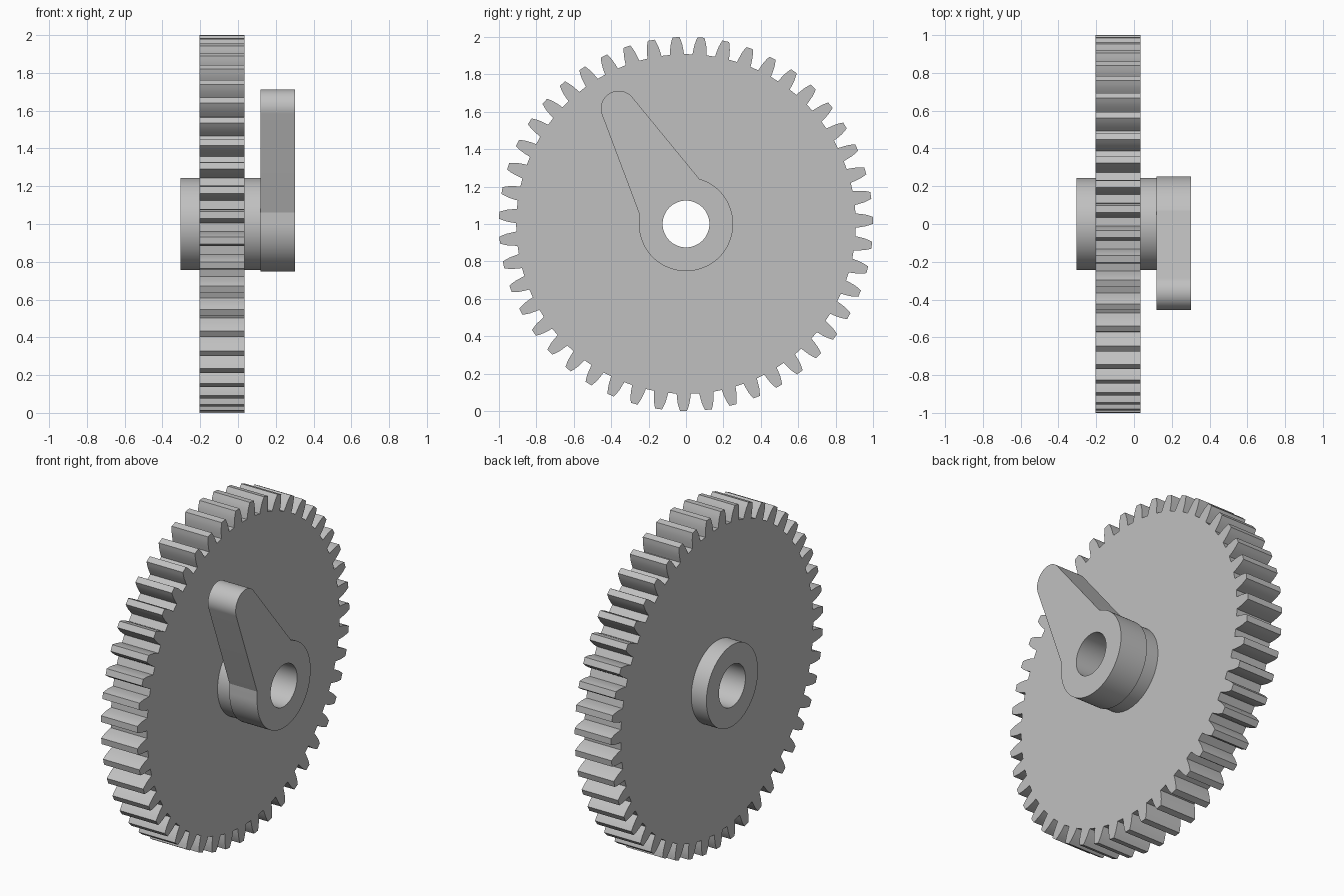
import bpy
import bmesh
from math import cos, sin, tau, radians

cube = bpy.data.objects.get("Cube")
if cube:
    bpy.data.objects.remove(cube, do_unlink=True)

steel = bpy.data.materials.new("plain grey")
steel.use_nodes = True
grey = (0.53, 0.53, 0.53, 1)
steel.diffuse_color = grey
steel.node_tree.nodes["Principled BSDF"].inputs["Base Color"].default_value = grey

AXLE_Z = 1.0
BORE = 0.125
HUB = 0.243
TEETH = 47


def arc(cy, cz, r, start, end, steps):
    """Points on an arc in the y-z plane, angles in degrees."""
    angles = [radians(start + (end - start) * i / steps) for i in range(steps + 1)]
    return [(cy + r * cos(a), cz + r * sin(a)) for a in angles]


def circle(r):
    return arc(0, 0, r, 0, 360, 96)[:-1]


def plate(name, outline, hole, x0, x1):
    """Extrude an outline with a round hole along the axle."""
    bm = bmesh.new()
    edges = []
    for loop in (outline, circle(hole)):
        verts = [bm.verts.new((x0, y, z + AXLE_Z)) for y, z in loop]
        edges += [bm.edges.new((v, verts[i - 1])) for i, v in enumerate(verts)]
    bmesh.ops.triangle_fill(bm, use_beauty=True, use_dissolve=False, edges=edges)
    result = bmesh.ops.extrude_face_region(bm, geom=bm.faces[:], use_keep_orig=True)
    moved = [g for g in result["geom"] if isinstance(g, bmesh.types.BMVert)]
    bmesh.ops.translate(bm, verts=moved, vec=(x1 - x0, 0, 0))
    bmesh.ops.recalc_face_normals(bm, faces=bm.faces[:])
    mesh = bpy.data.meshes.new(name)
    bm.to_mesh(mesh)
    bm.free()
    mesh.materials.append(steel)
    obj = bpy.data.objects.new(name, mesh)
    bpy.context.collection.objects.link(obj)
    bpy.ops.object.select_all(action='DESELECT')
    obj.select_set(True)
    bpy.context.view_layer.objects.active = obj
    bpy.ops.object.shade_smooth_by_angle(angle=radians(15))
    return obj


# Toothed wheel: curved flanks given as radius and half-angle
flank = [(0.908, 0.042), (0.935, 0.0375), (0.96, 0.0325), (0.98, 0.0262), (1.0, 0.0185)]
gear = []
for i in range(TEETH):
    mid = radians(90 - 4.6) + i * tau / TEETH
    side = [(r, mid - h) for r, h in flank] + [(r, mid + h) for r, h in reversed(flank)]
    gear += [(r * cos(a), r * sin(a)) for r, a in side]
plate("gear_wheel", gear, HUB - 0.005, -0.205, 0.035)

# Hub tube through the wheel
plate("hub", circle(HUB), BORE, -0.305, 0.12)

# Crank lever: round boss, straight sides and a rounded tip
lever = arc(0, 0, 0.252, 73.7, -180, 72)
lever += [(-0.252, 0.06)]
lever += arc(-0.36, 0.617, 0.095, 200.9, 39.5, 32)
plate("lever", lever, BORE, 0.12, 0.303)
